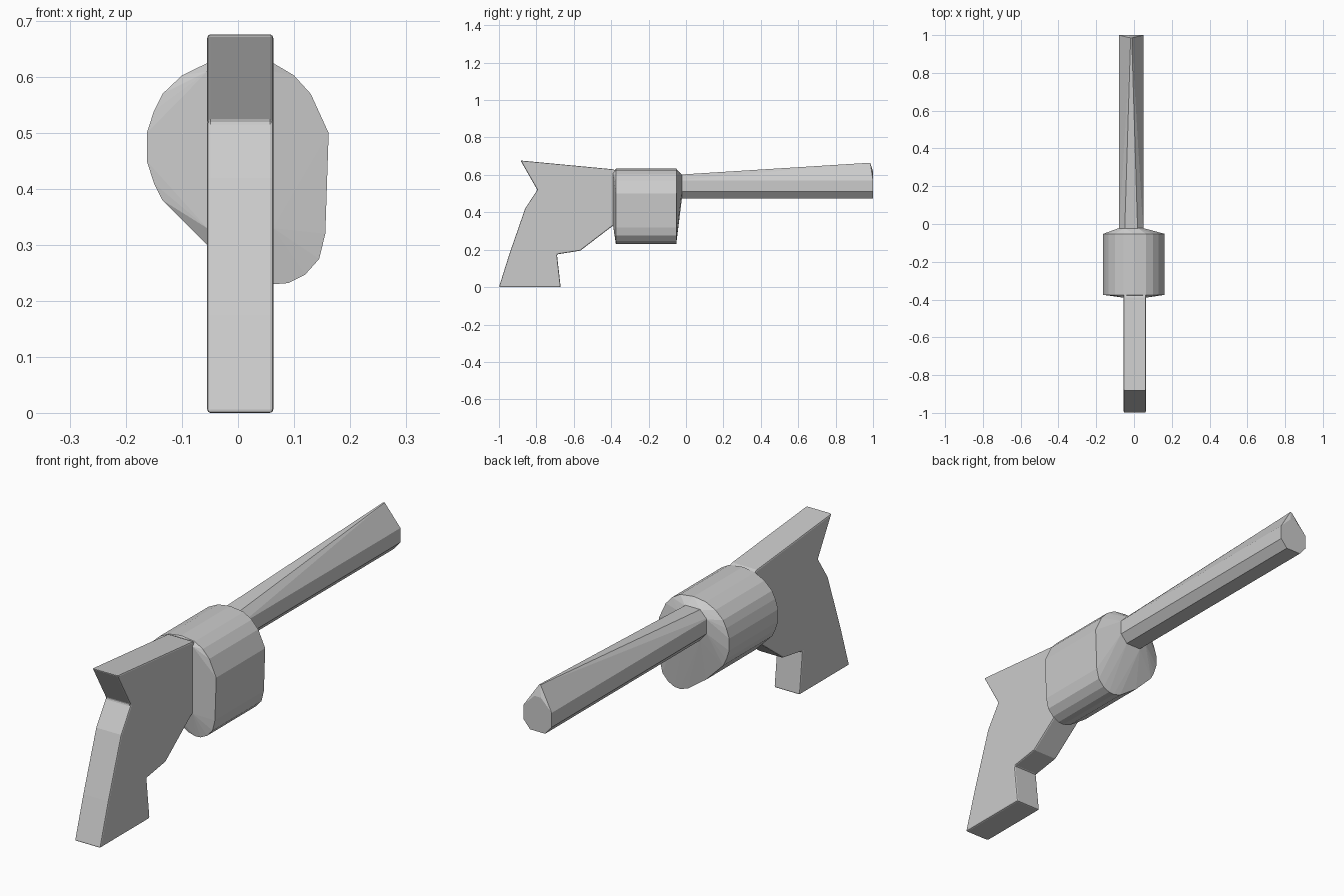
import bpy
import bmesh

cube = bpy.data.objects.get("Cube")
if cube:
    bpy.data.objects.remove(cube, do_unlink=True)

GREY = (0.6, 0.6, 0.6, 1)
mat = bpy.data.materials.new("plain grey")
mat.use_nodes = True
mat.diffuse_color = GREY
bsdf = next(n for n in mat.node_tree.nodes if n.type == 'BSDF_PRINCIPLED')
bsdf.inputs["Base Color"].default_value = GREY
bsdf.inputs["Roughness"].default_value = 0.7


def finish(bm, name, bevel=0):
    bmesh.ops.recalc_face_normals(bm, faces=bm.faces[:])
    mesh = bpy.data.meshes.new(name)
    bm.to_mesh(mesh)
    bm.free()
    mesh.materials.append(mat)
    obj = bpy.data.objects.new(name, mesh)
    bpy.context.collection.objects.link(obj)
    if bevel:
        mod = obj.modifiers.new("soft edges", 'BEVEL')
        mod.width = bevel
        mod.segments = 2
        mod.limit_method = 'ANGLE'
        mod.angle_limit = 0.6
    return obj


def section(points, y):
    return [(x, y, z) for x, z in points]


def hull(name, points, bevel=0):
    bm = bmesh.new()
    for p in points:
        bm.verts.new(p)
    res = bmesh.ops.convex_hull(bm, input=bm.verts[:])
    junk = {v for v in res["geom_interior"] + res["geom_unused"]
            if isinstance(v, bmesh.types.BMVert) and v.is_valid}
    bmesh.ops.delete(bm, geom=list(junk), context='VERTS')
    bmesh.ops.dissolve_limit(bm, angle_limit=0.01, verts=bm.verts[:], edges=bm.edges[:])
    return finish(bm, name, bevel)


# Grip and frame: side profile (y, z) extruded across the width
X0, X1 = -0.055, 0.063
profile = [(-1, 0), (-0.945, 0.175), (-0.86, 0.42), (-0.795, 0.52),
           (-0.885, 0.677), (-0.39, 0.63), (-0.34, 0.61), (-0.34, 0.35),
           (-0.395, 0.325), (-0.565, 0.195), (-0.69, 0.175), (-0.67, 0)]
bm = bmesh.new()
side = bm.faces.new([bm.verts.new((X0, y, z)) for y, z in profile])
out = bmesh.ops.extrude_face_region(bm, geom=[side])
moved = [g for g in out["geom"] if isinstance(g, bmesh.types.BMVert)]
bmesh.ops.translate(bm, verts=moved, vec=(X1 - X0, 0, 0))
finish(bm, "grip", 0.006)

# Barrel: eight-sided tube rising to a sight ridge at the muzzle
tube = [(-0.05, 0.475), (0.02, 0.475), (0.05, 0.51), (0.05, 0.57),
        (0.02, 0.60), (-0.05, 0.60), (-0.08, 0.57), (-0.08, 0.51)]
muzzle = tube[:4] + [(0.0, 0.62), (-0.03, 0.62)] + tube[6:]
hull("barrel", section(tube, -0.06) + section(muzzle, 1)
     + [(-0.012, 0.985, 0.665), (-0.018, 0.985, 0.665)])

# Drum: lopsided rounded body tapering to the barrel and the frame
drum = [(0, 0.633), (-0.055, 0.625), (-0.10, 0.603), (-0.135, 0.57),
        (-0.15, 0.54), (-0.163, 0.50), (-0.163, 0.45), (-0.15, 0.41),
        (-0.135, 0.38), (-0.055, 0.30), (0.03, 0.24), (0.065, 0.23),
        (0.09, 0.232), (0.12, 0.247), (0.145, 0.275), (0.156, 0.32),
        (0.162, 0.50), (0.13, 0.57), (0.10, 0.603), (0.063, 0.625)]
frame_end = [(x, z) for x in (X0, X1) for z in (0.33, 0.61)]
hull("drum", section(drum, -0.375) + section(drum, -0.052)
     + section(tube, -0.022) + section(frame_end, -0.39))
